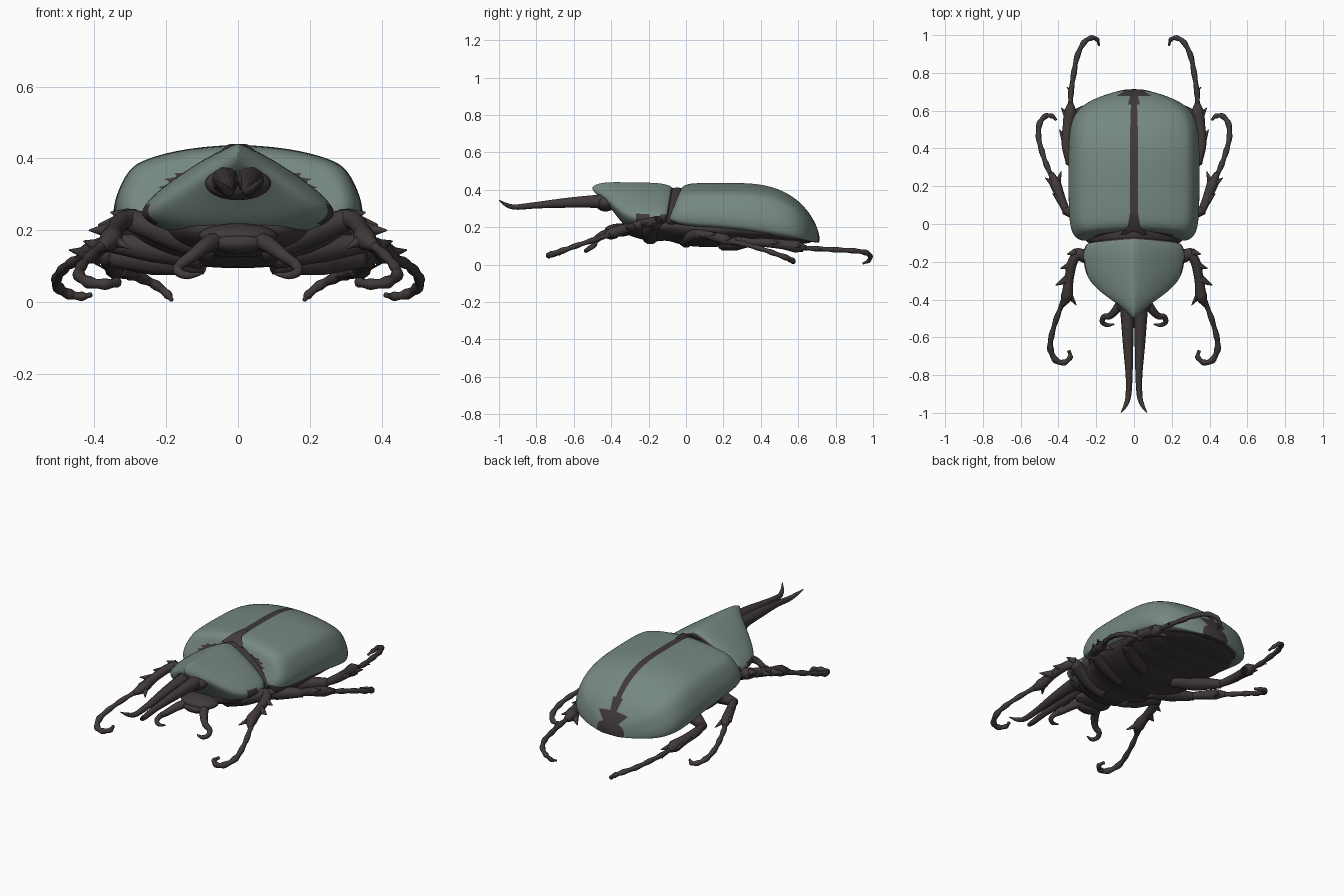
import bpy, bmesh, math
from mathutils import Vector


def material(name, rgb):
    m = bpy.data.materials.new(name)
    m.diffuse_color = (*rgb, 1)
    return m


GREEN = material("grey green shell", (0.18, 0.245, 0.22))
DARK = material("dark brown chitin", (0.052, 0.041, 0.041))


def finish(bm, name, mats, subsurf=0, mirror=False):
    bmesh.ops.recalc_face_normals(bm, faces=bm.faces)
    for f in bm.faces:
        f.smooth = True
    me = bpy.data.meshes.new(name)
    bm.to_mesh(me)
    bm.free()
    for m in mats:
        me.materials.append(m)
    ob = bpy.data.objects.new(name, me)
    bpy.context.collection.objects.link(ob)
    if mirror:
        ob.modifiers.new("Mirror", 'MIRROR')
    if subsurf:
        s = ob.modifiers.new("Smooth", 'SUBSURF')
        s.levels = s.render_levels = subsurf
    return ob


def loft(name, half, stations, mats, rule=lambda i, c: 0):
    """Skin a mirrored half profile (u, v) along y. Station: y, half width, top, bottom, lean."""
    prof = half + [(-u, v) for u, v in half[-2:0:-1]]
    n = len(prof)
    bm = bmesh.new()
    rings = [[bm.verts.new((w * u, y + lean * (1 - v), zb + (zt - zb) * v)) for u, v in prof]
             for y, w, zt, zb, lean in stations]
    for i in range(len(rings) - 1):
        for j in range(n):
            k = (j + 1) % n
            f = bm.faces.new((rings[i][j], rings[i][k], rings[i + 1][k], rings[i + 1][j]))
            f.material_index = rule(i, min(j, n - 1 - j))
    for r, i in ((rings[0], 0), (rings[-1], len(rings) - 1)):
        bm.faces.new(r).material_index = rule(i, 0)
    return finish(bm, name, mats, 2)


def tube(bm, pts, radii, knobs=0.0, steps=6, sides=10):
    """Round tapered limb through the points, with optional knobbly joints."""
    P = [Vector(p) for p in pts]
    ext = [2 * P[0] - P[1]] + P + [2 * P[-1] - P[-2]]
    path = []
    for i in range(len(P) - 1):
        a, b, c, d = ext[i:i + 4]
        for s in range(steps + (i == len(P) - 2)):
            t = s / steps
            q = 0.5 * (2 * b + (c - a) * t + (2 * a - 5 * b + 4 * c - d) * t * t
                       + (3 * b - a - 3 * c + d) * t ** 3)
            r = radii[i] * (1 - t) + radii[i + 1] * t
            path.append((q, r * (1 + knobs * math.cos(2 * math.pi * t))))
    rings = []
    for i, (q, r) in enumerate(path):
        t = (path[min(i + 1, len(path) - 1)][0] - path[max(i - 1, 0)][0]).normalized()
        side = t.cross(Vector((0, 0, 1))).normalized()
        up = side.cross(t)
        rings.append([bm.verts.new(q + r * (math.cos(a) * side + math.sin(a) * up))
                      for a in (2 * math.pi * k / sides for k in range(sides))])
    for r0, r1 in zip(rings, rings[1:]):
        for j in range(sides):
            k = (j + 1) % sides
            bm.faces.new((r0[j], r0[k], r1[k], r1[j]))
    bm.faces.new(rings[0])
    bm.faces.new(rings[-1])


def limb(name, tubes, spikes=()):
    bm = bmesh.new()
    for t in tubes:
        tube(bm, *t)
    for base, tip, r in spikes:
        mid = (Vector(base) + Vector(tip)) / 2
        tube(bm, (base, mid, tip), (r, r * 0.55, 0.002), 0, 3, 8)
    return finish(bm, name, [DARK], 0, True)


def ellipsoid(name, loc, size):
    bm = bmesh.new()
    bmesh.ops.create_uvsphere(bm, u_segments=28, v_segments=16, radius=1)
    bmesh.ops.scale(bm, vec=size, verts=bm.verts)
    bmesh.ops.translate(bm, vec=loc, verts=bm.verts)
    return finish(bm, name, [DARK])


# Wing covers with a dark centre seam, dark tail tip and dark underside
wing_half = [(0, 0.995), (0.068, 1), (0.085, 1), (0.3, 0.98), (0.55, 0.925), (0.8, 0.815), (0.89, 0.70),
             (0.965, 0.49), (1.01, 0.28), (0.99, 0.08), (0.93, 0), (0, 0)]
loft("wing_covers", wing_half, [
    (-0.035, 0.27, 0.385, 0.25, -0.06), (-0.03, 0.30, 0.405, 0.235, -0.06),
    (-0.005, 0.33, 0.43, 0.215, -0.055), (0.05, 0.344, 0.437, 0.2, -0.03), (0.2, 0.347, 0.437, 0.19, 0),
    (0.36, 0.347, 0.437, 0.17, 0), (0.48, 0.343, 0.413, 0.15, 0), (0.57, 0.325, 0.367, 0.137, 0),
    (0.635, 0.27, 0.31, 0.127, 0), (0.68, 0.17, 0.245, 0.12, 0), (0.705, 0.08, 0.19, 0.118, 0),
    (0.714, 0.04, 0.15, 0.117, 0)], [GREEN, DARK],
    lambda i, c: 1 if c < 1 or c >= 10 or i >= 10 or (i == 9 and c < 4) or (i == 8 and c < 2) else 0)

# Small dark triangle where the wing covers meet the neck
bm = bmesh.new()
tri = [bm.verts.new(p) for p in ((-0.07, -0.055, 0.40), (0.07, -0.055, 0.40),
                                 (0.032, -0.01, 0.437), (0.02, 0.07, 0.441),
                                 (-0.02, 0.07, 0.441), (-0.032, -0.01, 0.437))]
bm.faces.new((tri[0], tri[1], tri[2], tri[5]))
bm.faces.new((tri[5], tri[2], tri[3], tri[4]))
finish(bm, "scutellum", [DARK])

# Thorax shield: ridged on top, dark lower rear corners
shield_half = [(0, 1), (0.08, 0.985), (0.35, 0.85), (0.62, 0.68), (0.86, 0.5), (0.99, 0.36), (1.02, 0.26),
               (0.92, 0.16), (0.6, 0.04), (0, 0)]
loft("thorax_shield", shield_half, [
    (-0.507, 0.015, 0.405, 0.365, 0.04), (-0.495, 0.04, 0.424, 0.345, 0.05),
    (-0.455, 0.09, 0.438, 0.305, 0.05), (-0.405, 0.155, 0.442, 0.25, 0.04),
    (-0.345, 0.21, 0.442, 0.2, 0.02), (-0.27, 0.255, 0.441, 0.175, 0), (-0.19, 0.267, 0.44, 0.17, 0),
    (-0.12, 0.266, 0.435, 0.175, -0.02), (-0.075, 0.25, 0.42, 0.18, -0.04),
    (-0.06, 0.22, 0.395, 0.2, -0.05)], [GREEN, DARK],
    lambda i, c: 1 if (c >= 6 and i >= 6) or (c == 6 and i == 5) or (c == 5 and i in (5, 7)) or i >= 8 else 0)

# Neck filling the gap between thorax shield and wing covers
loft("neck", shield_half, [(-0.11, 0.21, 0.395, 0.17, 0), (-0.08, 0.25, 0.412, 0.17, -0.03),
                           (-0.03, 0.28, 0.415, 0.17, -0.03), (0.04, 0.25, 0.4, 0.17, 0)], [DARK])

# Ridged belly
belly_half = [(0, 1), (0.8, 1), (1, 0.85), (0.97, 0.55), (0.75, 0.25), (0.4, 0.05), (0, 0)]
loft("belly", belly_half, [
    (-0.34, 0.10, 0.22, 0.17, 0), (-0.28, 0.18, 0.23, 0.145, 0), (-0.17, 0.23, 0.24, 0.115, 0),
    (-0.10, 0.24, 0.24, 0.135, 0), (-0.03, 0.28, 0.24, 0.10, 0), (0.1, 0.32, 0.23, 0.09, 0),
    (0.22, 0.325, 0.22, 0.095, 0), (0.25, 0.32, 0.22, 0.11, 0), (0.34, 0.325, 0.21, 0.098, 0),
    (0.37, 0.32, 0.2, 0.113, 0), (0.46, 0.315, 0.19, 0.103, 0), (0.49, 0.31, 0.19, 0.117, 0),
    (0.57, 0.28, 0.18, 0.108, 0), (0.64, 0.2, 0.17, 0.112, 0), (0.68, 0.1, 0.16, 0.118, 0)], [DARK])

# Head, horn collar, and the pair of long horns
ellipsoid("head", (0, -0.355, 0.185), (0.11, 0.08, 0.035))
ellipsoid("snout", (0, -0.40, 0.165), (0.075, 0.045, 0.03))
ellipsoid("horn_collar", (0, -0.43, 0.33), (0.092, 0.055, 0.046))
limb("long_horn", [([(0.034, -0.42, 0.338), (0.034, -0.52, 0.337), (0.031, -0.65, 0.33), (0.026, -0.8, 0.318),
                     (0.030, -0.91, 0.308), (0.045, -0.96, 0.32), (0.069, -0.998, 0.344)],
                    (0.042, 0.034, 0.027, 0.018, 0.015, 0.011, 0.002))])

# Curled jaws below the horns
limb("curled_jaw", [([(0.04, -0.36, 0.18), (0.085, -0.44, 0.16), (0.125, -0.485, 0.13), (0.16, -0.492, 0.105),
                      (0.167, -0.52, 0.085), (0.14, -0.535, 0.074), (0.105, -0.53, 0.078)],
                     (0.026, 0.023, 0.018, 0.015, 0.013, 0.011, 0.004))])

# Front legs: thigh, toothed shin, knobbly curled foot
limb("front_leg", [
    ([(0.06, -0.19, 0.15), (0.18, -0.19, 0.19), (0.31, -0.155, 0.232)], (0.045, 0.045, 0.03)),
    ([(0.29, -0.15, 0.235), (0.325, -0.2, 0.225), (0.345, -0.3, 0.2), (0.355, -0.38, 0.175), (0.38, -0.43, 0.155)],
     (0.026, 0.026, 0.024, 0.032, 0.014)),
    ([(0.375, -0.41, 0.16), (0.41, -0.5, 0.13), (0.436, -0.59, 0.1), (0.443, -0.66, 0.075), (0.415, -0.72, 0.055),
      (0.37, -0.733, 0.05), (0.338, -0.705, 0.055), (0.345, -0.67, 0.06)],
     (0.014, 0.014, 0.014, 0.016, 0.016, 0.015, 0.013, 0.008), 0.13)],
    [((0.335, -0.22, 0.22), (0.39, -0.235, 0.215), 0.024), ((0.35, -0.29, 0.2), (0.415, -0.325, 0.2), 0.026),
     ((0.355, -0.36, 0.18), (0.305, -0.43, 0.15), 0.024), ((0.31, -0.15, 0.24), (0.355, -0.16, 0.25), 0.022)])

# Middle legs
limb("middle_leg", [
    ([(0.1, 0.0, 0.13), (0.24, 0.03, 0.15), (0.37, 0.075, 0.165)], (0.04, 0.04, 0.024)),
    ([(0.355, 0.06, 0.168), (0.385, 0.13, 0.155), (0.415, 0.21, 0.135), (0.44, 0.27, 0.12)],
     (0.02, 0.024, 0.03, 0.014)),
    ([(0.43, 0.24, 0.125), (0.462, 0.31, 0.11), (0.488, 0.385, 0.09), (0.505, 0.46, 0.065), (0.5, 0.53, 0.04),
      (0.47, 0.57, 0.022), (0.435, 0.572, 0.016), (0.41, 0.55, 0.02)],
     (0.014, 0.014, 0.014, 0.014, 0.015, 0.014, 0.012, 0.006), 0.13)],
    [((0.385, 0.12, 0.155), (0.43, 0.16, 0.17), 0.022), ((0.41, 0.2, 0.135), (0.385, 0.28, 0.1), 0.022),
     ((0.415, 0.2, 0.135), (0.47, 0.245, 0.145), 0.022)])

# Hind legs
limb("hind_leg", [
    ([(0.1, 0.2, 0.11), (0.23, 0.26, 0.115), (0.35, 0.34, 0.12)], (0.035, 0.042, 0.024)),
    ([(0.34, 0.32, 0.12), (0.358, 0.42, 0.118), (0.35, 0.52, 0.108), (0.338, 0.59, 0.097), (0.335, 0.64, 0.09)],
     (0.02, 0.025, 0.027, 0.035, 0.014)),
    ([(0.337, 0.61, 0.092), (0.333, 0.7, 0.085), (0.318, 0.8, 0.08), (0.3, 0.89, 0.075), (0.265, 0.96, 0.065),
      (0.225, 0.985, 0.045), (0.195, 0.975, 0.02), (0.185, 0.945, 0.006)],
     (0.014, 0.014, 0.014, 0.014, 0.014, 0.013, 0.011, 0.005), 0.13)],
    [((0.36, 0.43, 0.115), (0.395, 0.5, 0.12), 0.022), ((0.33, 0.57, 0.095), (0.272, 0.625, 0.07), 0.026),
     ((0.345, 0.56, 0.1), (0.385, 0.615, 0.1), 0.024), ((0.333, 0.7, 0.085), (0.355, 0.725, 0.08), 0.01)])
